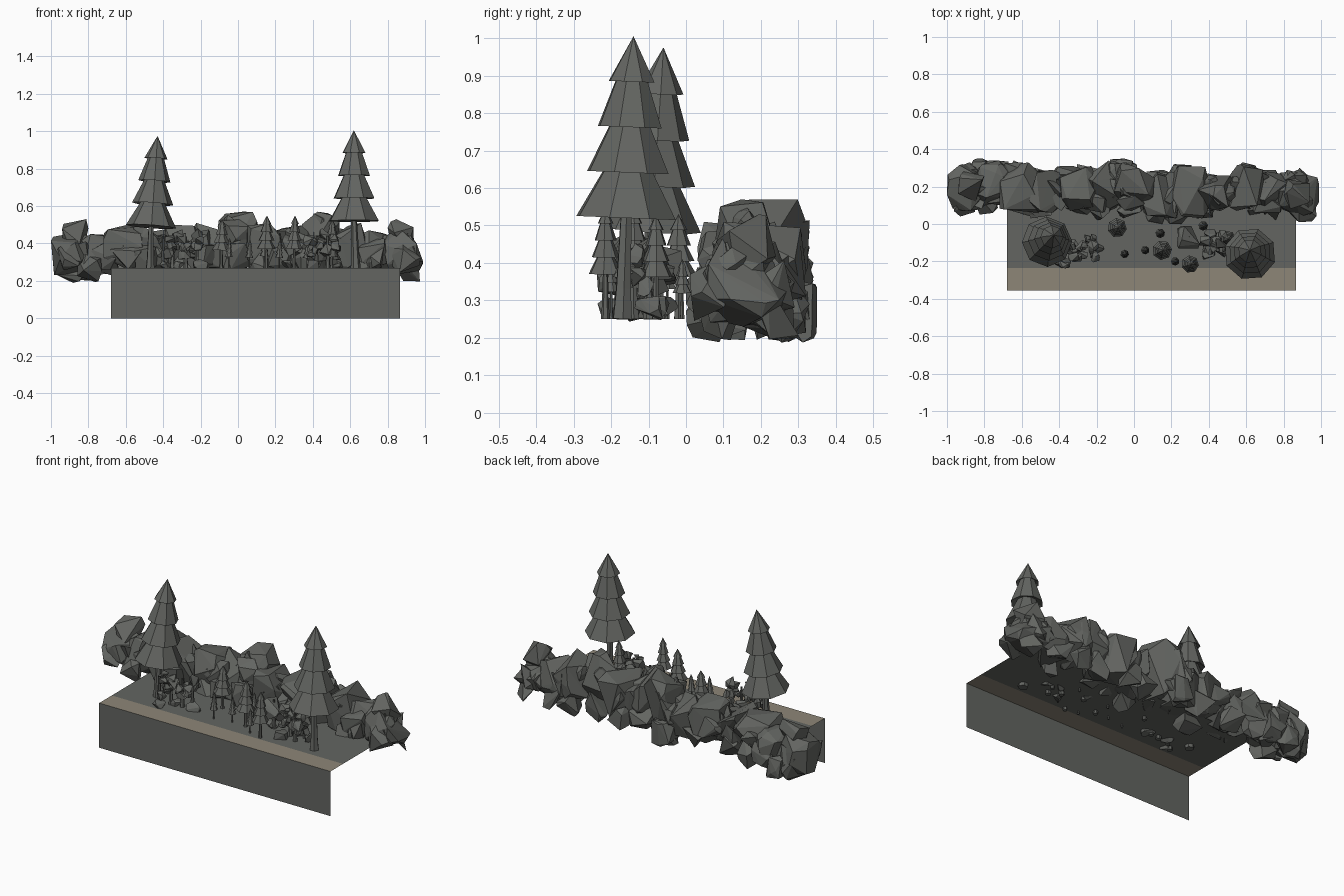
import bpy
import bmesh
import math
import random
from mathutils import Vector

cube = bpy.data.objects.get("Cube")
if cube:
    bpy.data.objects.remove(cube, do_unlink=True)

random.seed(11)
GROUND = 0.27
LEFT, RIGHT = -0.68, 0.867


def make_material(name, colour):
    mat = bpy.data.materials.new(name)
    mat.use_nodes = True
    mat.diffuse_color = (*colour, 1)
    mat.node_tree.nodes["Principled BSDF"].inputs["Base Color"].default_value = (*colour, 1)
    return mat


stone_grey = make_material("stone grey", (0.125, 0.13, 0.12))
earth_tan = make_material("earth tan", (0.27, 0.24, 0.185))


def finish(name, bm, mat, solid=True):
    """Turn a bmesh into a flat shaded object."""
    if solid:
        bmesh.ops.recalc_face_normals(bm, faces=bm.faces)
    mesh = bpy.data.meshes.new(name)
    bm.to_mesh(mesh)
    bm.free()
    mesh.materials.append(mat)
    obj = bpy.data.objects.new(name, mesh)
    bpy.context.collection.objects.link(obj)


def panel(name, corners, mat):
    bm = bmesh.new()
    bm.faces.new([bm.verts.new(c) for c in corners])
    finish(name, bm, mat, solid=False)


def add_rock(bm, low, high, points):
    """Faceted hull of random points, stretched to fill the given box."""
    cloud = []
    for _ in range(points):
        p = Vector([random.gauss(0, 1) for _ in range(3)]).normalized()
        cloud.append([math.copysign(abs(c) ** 0.75, c) for c in p])
    lows = [min(axis) for axis in zip(*cloud)]
    highs = [max(axis) for axis in zip(*cloud)]
    verts = []
    for p in cloud:
        verts.append(bm.verts.new([
            low[i] + (p[i] - lows[i]) / (highs[i] - lows[i]) * (high[i] - low[i])
            for i in range(3)]))
    bmesh.ops.convex_hull(bm, input=verts)
    for v in verts:
        if v.is_valid and not v.link_faces:
            bm.verts.remove(v)


def add_lump(bm, centre, size):
    half = Vector([size * random.uniform(0.75, 1.15) for _ in range(3)])
    add_rock(bm, Vector(centre) - half, Vector(centre) + half, 11)


def lathe(name, base, apex, profile, sides, mat):
    """Revolve (height fraction, radius) pairs round a leaning axis."""
    bm = bmesh.new()
    base, apex = Vector(base), Vector(apex)
    lean = Vector((0, 0, 1)).rotation_difference(apex - base)
    turn = random.uniform(0, math.tau)
    rings = []
    for t, r in profile:
        mid = base.lerp(apex, t)
        if r == 0:
            rings.append([bm.verts.new(mid)])
            continue
        angles = [turn + math.tau * k / sides for k in range(sides)]
        rings.append([bm.verts.new(mid + lean @ Vector((math.cos(a), math.sin(a), 0)) * r)
                      for a in angles])
    for a, b in zip(rings, rings[1:]):
        for k in range(sides):
            n = (k + 1) % sides
            if len(b) == 1:
                bm.faces.new((a[k], a[n], b[0]))
            else:
                bm.faces.new((a[k], a[n], b[n], b[k]))
    bm.faces.new(rings[0])
    finish(name, bm, mat)


def pine(name, foot, skirt, apex, radius, trunk_radius, sides, tiers=4):
    """Stacked flaring tiers on a thin tapered trunk."""
    profile = []
    for i in range(tiers):
        r = radius * (1 - 0.54 * i / (tiers - 1))
        profile.append((i / tiers, r))
        inner = 0 if i == tiers - 1 else r * 0.45
        profile.append(((i + 1) / tiers + 0.03 * (inner > 0), inner))
    lathe(name + "_canopy", skirt, apex, profile, sides, stone_grey)
    trunk = [(0, trunk_radius * 1.3), (0.3, trunk_radius), (1.1, trunk_radius * 0.7)]
    lathe(name + "_trunk", foot, skirt, trunk, 6, stone_grey)


# Ground shelf, tan verge and front wall
FRONT, VERGE, BACK = -0.355, -0.235, 0.18
panel("ground", [(LEFT, VERGE, GROUND), (RIGHT, VERGE, GROUND),
                 (RIGHT, BACK, GROUND), (LEFT, BACK, GROUND)], stone_grey)
panel("verge", [(LEFT, FRONT, GROUND), (RIGHT, FRONT, GROUND),
                (RIGHT, VERGE, GROUND), (LEFT, VERGE, GROUND)], earth_tan)
panel("front_wall", [(LEFT, FRONT, 0), (RIGHT, FRONT, 0),
                     (RIGHT, FRONT, GROUND), (LEFT, FRONT, GROUND)], stone_grey)

# Main boulders of the rock ridge: x, front y, back y, top z
ridge = [(-0.89, 0.06, 0.33, 0.46), (-0.76, 0.07, 0.35, 0.45), (-0.61, 0.05, 0.34, 0.5),
         (-0.45, 0.05, 0.3, 0.49), (-0.3, 0.06, 0.32, 0.5), (-0.15, 0.04, 0.35, 0.51),
         (0, 0.05, 0.34, 0.57), (0.15, 0.02, 0.29, 0.51), (0.3, 0.02, 0.32, 0.5),
         (0.44, 0.05, 0.27, 0.57), (0.6, 0.06, 0.33, 0.51), (0.74, 0.04, 0.29, 0.47),
         (0.88, 0.03, 0.3, 0.48)]
bm = bmesh.new()
for x, y0, y1, top in ridge:
    bottom = 0.23 if abs(x) > 0.7 else 0.25
    add_rock(bm, (x - 0.11, y0 + 0.01, bottom), (x + 0.11, y1 - 0.01, top), 16)
finish("ridge_boulders", bm, stone_grey)

# Peaks on the two end boulders
bm = bmesh.new()
for x, y in ((-0.87, 0.2), (0.87, 0.16)):
    add_rock(bm, (x - 0.07, y - 0.08, 0.36), (x + 0.07, y + 0.08, 0.53), 10)
finish("end_peaks", bm, stone_grey)

# Angular blocks breaking up the front, top and back of the ridge
bm = bmesh.new()
for i, (x, y0, y1, top) in enumerate(ridge):
    foot = 0.27 if i % 3 == 1 else 0.33
    for y, z in ((y0 + 0.04, foot), (y0 + 0.08, top - 0.12), (y1 - 0.06, 0.27),
                 (y1 - 0.07, top - 0.14), ((y0 + y1) / 2, top - 0.09)):
        px = max(-0.9, min(0.9, x + random.uniform(-0.08, 0.08)))
        w, h = random.uniform(0.055, 0.085), random.uniform(0.065, 0.085)
        add_rock(bm, (px - w, y - 0.06, z - h), (px + w, y + 0.06, z + h), 11)
finish("ridge_blocks", bm, stone_grey)

# Two tall pines
pine("left_pine", (-0.47, -0.1, 0.25), (-0.465, -0.095, 0.49), (-0.43, -0.06, 0.975),
     0.135, 0.02, 8)
pine("right_pine", (0.63, -0.17, 0.25), (0.62, -0.16, 0.52), (0.62, -0.14, 1.005),
     0.14, 0.022, 8)

# Young pines: x, y, canopy radius, top z
young = [(-0.09, -0.02, 0.052, 0.53), (0.15, -0.14, 0.053, 0.55), (0.3, -0.215, 0.047, 0.55),
         (0.5, -0.08, 0.045, 0.53), (-0.05, -0.16, 0.023, 0.43), (0.06, -0.14, 0.023, 0.42),
         (0.14, -0.05, 0.026, 0.44), (0.22, -0.2, 0.023, 0.42), (0.37, -0.01, 0.026, 0.41)]
for i, (x, y, r, top) in enumerate(young):
    skirt = GROUND + (top - GROUND) * 0.36
    pine(f"young_pine_{i + 1}", (x, y, 0.25), (x, y, skirt), (x + 0.005, y, top),
         r, r * 0.2, 7)

# Broadleaf trees and thickets made of clustered lumps: x, y, spread, count
bm = bmesh.new()
for x, y, spread, count in ((-0.37, -0.16, 0.05, 10), (-0.26, -0.13, 0.06, 11),
                            (0.43, -0.1, 0.05, 13), (0.5, -0.13, 0.04, 6)):
    for _ in range(count):
        add_lump(bm, (x + random.uniform(-spread, spread), y + random.uniform(-spread, spread),
                      random.uniform(0.33, 0.45)), random.uniform(0.022, 0.034))
add_lump(bm, (0.29, -0.07, 0.39), 0.075)
finish("leaf_clumps", bm, stone_grey)
for i, (x, y) in enumerate(((-0.4, -0.18), (-0.35, -0.14), (-0.28, -0.13), (-0.22, -0.12),
                            (0.29, -0.07), (0.42, -0.1), (0.48, -0.14))):
    lathe(f"broadleaf_trunk_{i + 1}", (x, y, 0.25), (x, y, 0.44),
          [(0, 0.016), (0.4, 0.01), (1, 0.006)], 6, stone_grey)

# Loose stones sunk into the ground
bm = bmesh.new()
for x, y in ((-0.39, -0.2), (-0.32, -0.12), (-0.2, -0.13), (0.27, -0.06),
             (0.4, -0.15), (0.46, -0.08), (0.53, -0.1)):
    add_lump(bm, (x, y, 0.28), 0.036)
finish("loose_stones", bm, stone_grey)
